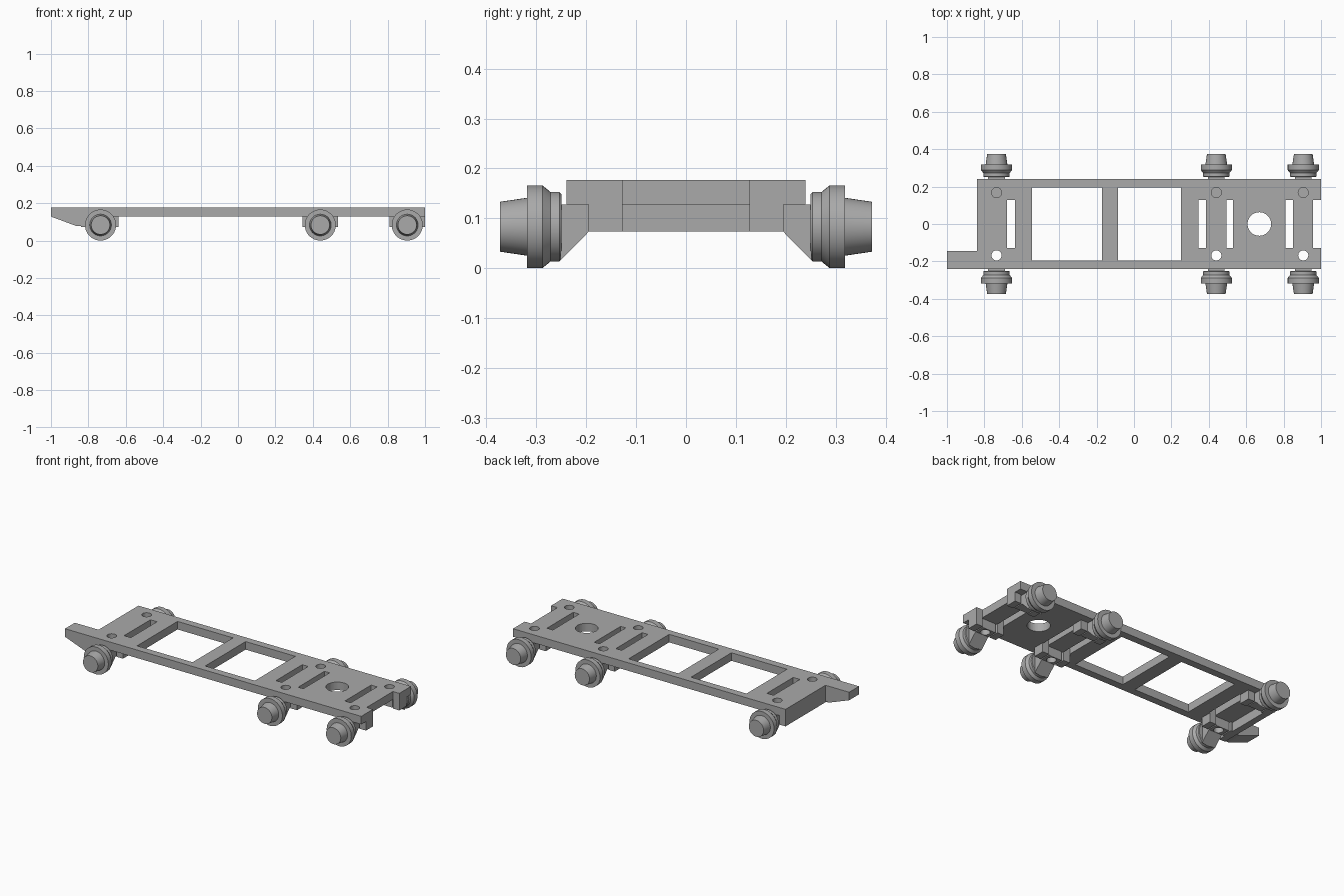
import bpy, bmesh, math
from mathutils import Matrix

cube = bpy.data.objects.get("Cube")
if cube:
    bpy.data.objects.remove(cube)

grey = bpy.data.materials.new("plain grey")
grey.use_nodes = True
GREY = (0.4, 0.4, 0.4, 1)
grey.diffuse_color = GREY
grey.node_tree.nodes["Principled BSDF"].inputs["Base Color"].default_value = GREY

TOP, DECK, LOW = 0.177, 0.128, 0.073
AXLES = {"rear": -0.735, "middle": 0.44, "front": 0.905}
AXLE_Z = 0.083


def finish(name, bm):
    bmesh.ops.recalc_face_normals(bm, faces=bm.faces)
    mesh = bpy.data.meshes.new(name)
    bm.to_mesh(mesh)
    bm.free()
    obj = bpy.data.objects.new(name, mesh)
    bpy.context.collection.objects.link(obj)
    mesh.materials.append(grey)
    return obj


def box(name, x, y, z):
    bm = bmesh.new()
    bmesh.ops.create_cube(bm, size=1)
    for v in bm.verts:
        v.co = [r[0] if c < 0 else r[1] for c, r in zip(v.co, (x, y, z))]
    return finish(name, bm)


def prism(name, points, offset):
    """Extrude a flat polygon along an offset."""
    bm = bmesh.new()
    face = bm.faces.new([bm.verts.new(p) for p in points])
    ext = bmesh.ops.extrude_face_region(bm, geom=[face])
    verts = [g for g in ext["geom"] if isinstance(g, bmesh.types.BMVert)]
    bmesh.ops.translate(bm, verts=verts, vec=offset)
    return finish(name, bm)


def drill(name, x, y, r, sides=32):
    bm = bmesh.new()
    bmesh.ops.create_cone(bm, cap_ends=True, segments=sides, radius1=r, radius2=r,
                          depth=0.6, matrix=Matrix.Translation((x, y, 0.1)))
    return finish(name, bm)


def activate(obj):
    bpy.ops.object.select_all(action='DESELECT')
    obj.select_set(True)
    bpy.context.view_layer.objects.active = obj


def cut(obj, cutters):
    activate(obj)
    for c in cutters:
        c.hide_render = True
        mod = obj.modifiers.new("cut", 'BOOLEAN')
        mod.operation, mod.solver, mod.object = 'DIFFERENCE', 'EXACT', c
        bpy.ops.object.modifier_apply(modifier=mod.name)
        bpy.data.objects.remove(c)


# Deck plate with windows, slots, end notch and holes
deck = box("deck", (-0.84, 1), (-0.24, 0.24), (DECK, TOP))
cutters = []
for a, b in ((-0.545, -0.17), (-0.085, 0.25)):
    cutters.append(box("window_cutter", (a, b), (-0.195, 0.195), (0, 0.5)))
for a, b in ((-0.68, -0.635), (0.345, 0.385), (0.495, 0.53), (0.81, 0.85), (0.957, 1.1)):
    cutters.append(box("slot_cutter", (a, b), (-0.127, 0.127), (0, 0.5)))
for ax in AXLES.values():
    for s in (-1, 1):
        cutters.append(drill("pin_hole_cutter", ax, s * 0.168, 0.027))
cutters.append(drill("pivot_hole_cutter", 0.67, 0, 0.063, 48))
cut(deck, cutters)

# Thick end beam and tapered nose beam
box("end_beam", (-0.84, -0.8), (-0.24, 0.24), (LOW, DECK))
prism("nose_beam", [(-1, -0.24, TOP), (-1, -0.24, 0.128), (-0.865, -0.24, LOW + 0.005),
                    (-0.84, -0.24, LOW + 0.005), (-0.84, -0.24, TOP)], (0, 0.095, 0))


def wheel(name, x, side):
    """Lathe a flanged wheel about its axle."""
    profile = [(0.25, 0), (0.25, 0.066), (0.254, 0.07), (0.272, 0.07), (0.288, 0.083),
               (0.319, 0.083), (0.319, 0.058), (0.373, 0.05), (0.373, 0)]
    bm = bmesh.new()
    vs = [bm.verts.new((0, y, r)) for y, r in profile]
    es = [bm.edges.new(p) for p in zip(vs, vs[1:])]
    bmesh.ops.spin(bm, geom=vs + es, axis=(0, 1, 0), cent=(0, 0, 0),
                   angle=2 * math.pi, steps=40)
    bmesh.ops.remove_doubles(bm, verts=bm.verts, dist=0.0001)
    for v in bm.verts:
        v.co = (v.co.x + x, v.co.y * side, v.co.z + AXLE_Z)
    activate(finish(name, bm))
    bpy.ops.object.shade_smooth_by_angle(angle=math.radians(25))


# Wheels, hub brackets and guide blocks at each axle end
for place, ax in AXLES.items():
    for side, label in ((-1, "right"), (1, "left")):
        tag = f"{place}_{label}"
        wheel(f"{tag}_wheel", ax, side)
        section = [(0.135, DECK), (0.135, LOW), (0.195, LOW), (0.252, 0.015), (0.252, DECK)]
        hub = prism(f"{tag}_hub_bracket",
                    [(ax - 0.045, side * y, z) for y, z in section], (0.09, 0, 0))
        if side < 0:
            cut(hub, [drill("hub_hole_cutter", ax, side * 0.168, 0.027)])
        ys = sorted((side * 0.127, side * 0.195))
        for a, b, end in ((-0.095, -0.052, "outer"), (0.052, 0.095, "inner")):
            box(f"{tag}_{end}_guide", (ax + a, ax + b), ys, (LOW, DECK))
